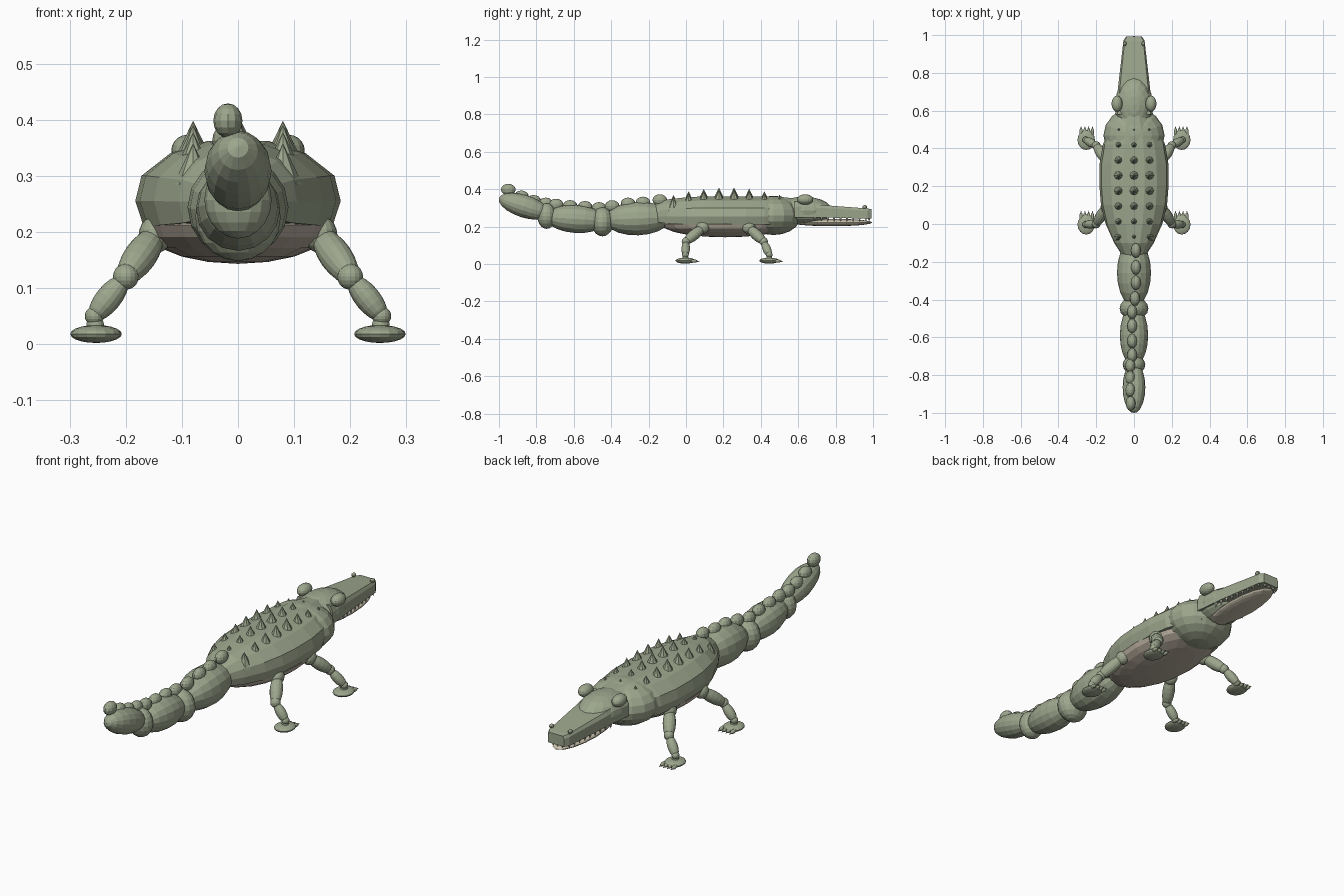
import bpy, bmesh
from mathutils import Vector, Matrix

if "Cube" in bpy.data.objects:
    bpy.data.objects.remove(bpy.data.objects["Cube"])


def material(name, rgb):
    m = bpy.data.materials.new(name)
    m.use_nodes = True
    m.diffuse_color = (*rgb, 1)
    m.node_tree.nodes["Principled BSDF"].inputs["Base Color"].default_value = (*rgb, 1)
    return m


GREEN = material("sage_green", (0.34, 0.385, 0.27))
BELLY = material("belly_tan", (0.48, 0.42, 0.34))
JAW = material("jaw_cream", (0.6, 0.55, 0.43))
TOOTH = material("tooth_ivory", (0.8, 0.77, 0.66))


def finish(name, bm, mat):
    bmesh.ops.recalc_face_normals(bm, faces=bm.faces)
    me = bpy.data.meshes.new(name)
    bm.to_mesh(me)
    bm.free()
    me.materials.append(mat)
    ob = bpy.data.objects.new(name, me)
    bpy.context.collection.objects.link(ob)
    return ob


def ball(name, loc, radii, mat=GREEN, turn=Matrix(), seg=16, rings=10):
    bm = bmesh.new()
    m = Matrix.Translation(loc) @ turn.to_4x4() @ Matrix.Diagonal((*radii, 1))
    bmesh.ops.create_uvsphere(bm, u_segments=seg, v_segments=rings, radius=1, matrix=m)
    return finish(name, bm, mat)


def limb(name, a, b, r, mat=GREEN):
    """Ellipsoid whose poles lie at a and b."""
    a, b = Vector(a), Vector(b)
    d = b - a
    return ball(name, (a + b) / 2, (r, r, d.length / 2), mat,
                d.to_track_quat("Z", "Y").to_matrix())


def cone(name, base, tip, r, mat=GREEN, sides=8):
    base, tip = Vector(base), Vector(tip)
    d = tip - base
    bm = bmesh.new()
    m = Matrix.Translation((base + tip) / 2) @ d.to_track_quat("Z", "Y").to_matrix().to_4x4()
    bmesh.ops.create_cone(bm, cap_ends=True, segments=sides, radius1=r, radius2=0,
                          depth=d.length, matrix=m)
    return finish(name, bm, mat)


def loft(name, sections, mat=GREEN):
    """Skin rings of points, with flat ends."""
    bm = bmesh.new()
    rings = [[bm.verts.new(p) for p in s] for s in sections]
    n = len(rings[0])
    for p, q in zip(rings, rings[1:]):
        for i in range(n):
            bm.faces.new((p[i], p[(i + 1) % n], q[(i + 1) % n], q[i]))
    bm.faces.new(rings[0])
    bm.faces.new(rings[-1][::-1])
    return finish(name, bm, mat)


# Back shell: one half profile, scaled along the body
half = [(0.92, 0.21), (1, 0.255), (0.94, 0.3), (0.66, 0.34), (0.3, 0.362)]
profile = half + [(-x, z) for x, z in reversed(half)]
stations = [(-0.17, 0.06, 0.6), (-0.1, 0.105, 0.85), (0, 0.15, 0.95), (0.1, 0.175, 1),
            (0.2, 0.183, 1), (0.32, 0.182, 1), (0.42, 0.165, 1), (0.5, 0.13, 0.98),
            (0.58, 0.08, 0.9)]
loft("back_shell", [[(x * w, y, 0.25 + (z - 0.25) * h) for x, z in profile]
                    for y, w, h in stations])

# Belly, chest and skull
ball("belly", (0, 0.21, 0.212), (0.172, 0.34, 0.069), BELLY, seg=20)
ball("chest", (0, 0.468, 0.26), (0.162, 0.148, 0.105))
ball("skull", (0, 0.63, 0.285), (0.1, 0.152, 0.075))

# Snout and lower jaw
loft("snout", [[(w, y, b), (w, y, m), (w * 0.88, y, t), (-w * 0.88, y, t), (-w, y, m), (-w, y, b)]
               for y, w, b, m, t in [(0.58, 0.1, 0.25, 0.305, 0.335),
                                     (0.72, 0.085, 0.25, 0.3, 0.316),
                                     (0.97, 0.056, 0.242, 0.285, 0.297),
                                     (0.993, 0.042, 0.243, 0.28, 0.293)]])
ball("lower_jaw", (0, 0.78, 0.222), (0.07, 0.217, 0.02), JAW)

# Eyes, nostrils and teeth
for side, s in (("left", 1), ("right", -1)):
    ball(f"{side}_eye", (s * 0.09, 0.637, 0.345), (0.029, 0.043, 0.028))
    ball(f"{side}_nostril", (s * 0.05, 0.955, 0.305), (0.01, 0.013, 0.01), seg=10, rings=6)
    for i in range(9):
        y = 0.69 + i * 0.034
        x = s * (0.077 - (y - 0.72) * 0.116)
        cone(f"{side}_upper_tooth", (x, y, 0.252), (x, y, 0.226), 0.008, TOOTH, 6)
for i in range(3):
    x = (i - 1) * 0.025
    cone("front_tooth", (x, 0.978, 0.252), (x, 0.98, 0.226), 0.009, TOOTH, 6)

# Three rows of back spikes, sinking into the body at both ends
for i in range(8):
    y = -0.067 + i * 0.081
    drop = 0.5 * (y - 0.22) ** 2
    for x, tip in ((-0.08, 0.399), (0, 0.41), (0.08, 0.399)):
        cone("back_spike", (x, y, tip - drop - 0.073), (x, y, tip - drop), 0.035)

# Tail segments and the joints between them
limb("tail_base", (0, -0.08, 0.25), (0, -0.435, 0.237), 0.09)
ball("tail_joint_front", (0, -0.447, 0.226), (0.076, 0.06, 0.078))
limb("tail_middle", (0, -0.43, 0.23), (0, -0.75, 0.252), 0.075)
ball("tail_joint_rear", (0, -0.745, 0.257), (0.06, 0.05, 0.069))
limb("tail_end", (0, -0.73, 0.265), (0, -1.0, 0.352), 0.06)

# Bumps along the tail ridge
ridge = [(0.01, -0.14, 0.342), (0.01, -0.23, 0.329), (0.01, -0.31, 0.324), (0.005, -0.395, 0.31),
         (-0.01, -0.465, 0.3), (-0.01, -0.54, 0.306), (-0.01, -0.62, 0.311),
         (-0.01, -0.695, 0.318), (-0.02, -0.75, 0.324), (-0.02, -0.815, 0.338),
         (-0.02, -0.88, 0.362), (-0.018, -0.95, 0.398)]
for p in ridge:
    ball("tail_bump", p, (0.026, 0.039, 0.031), seg=12, rings=8)

# Legs: hip, knee and foot positions along the body for the front and rear pairs
for pair, hip_y, knee_y, foot_y in (("front", 0.335, 0.415, 0.445), ("rear", 0.09, 0.0, -0.003)):
    for side, s in (("left", 1), ("right", -1)):
        tag = f"{pair}_{side}"
        hip, knee = Vector((s * 0.147, hip_y, 0.195)), Vector((s * 0.2, knee_y, 0.12))
        ankle = Vector((s * 0.256, foot_y, 0.05))
        ball(tag + "_hip", hip, (0.03, 0.036, 0.033))
        limb(tag + "_upper_leg", hip + (hip - knee) * 0.1, knee + (knee - hip) * 0.12, 0.029)
        ball(tag + "_knee", knee, (0.023, 0.023, 0.023))
        limb(tag + "_lower_leg", knee, ankle + (ankle - knee) * 0.1, 0.023)
        ball(tag + "_ankle", ankle, (0.017, 0.018, 0.017))
        limb(tag + "_ankle_post", ankle, (s * 0.253, foot_y, 0.015), 0.016)
        ball(tag + "_foot", (s * 0.253, foot_y, 0.018), (0.046, 0.053, 0.016))
        for k in range(4):
            x = s * 0.25 + (k - 1.5) * 0.02
            limb(tag + "_toe", (x, foot_y + 0.02, 0.018), (x, foot_y + 0.064, 0.015), 0.009)
            cone(tag + "_claw", (x, foot_y + 0.055, 0.016), (x, foot_y + 0.075, 0.012),
                 0.006, BELLY, 6)
